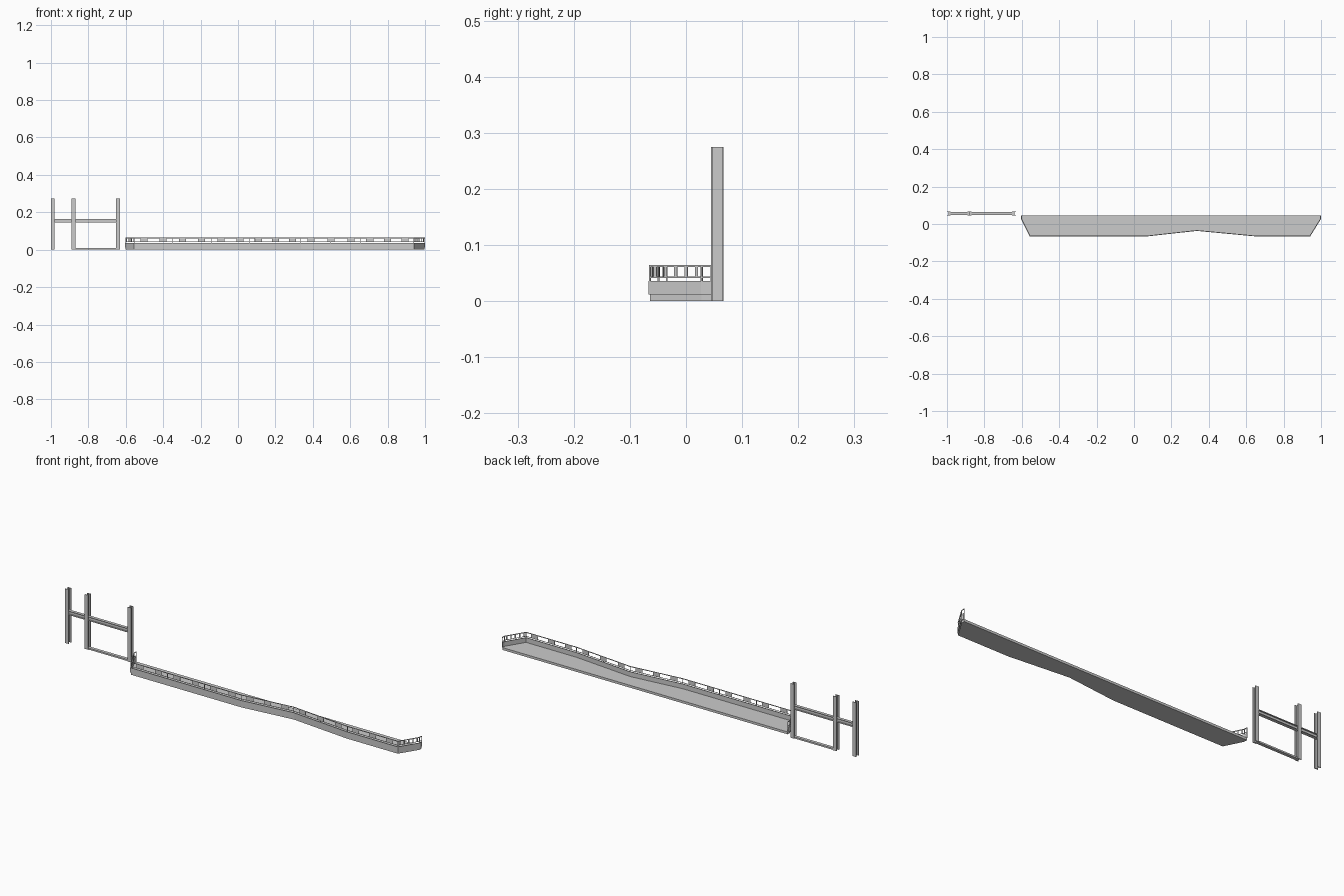
import bpy, bmesh
from mathutils import Vector

if "Cube" in bpy.data.objects:
    bpy.data.objects.remove(bpy.data.objects["Cube"])


def finish(name, bm):
    bmesh.ops.recalc_face_normals(bm, faces=bm.faces)
    me = bpy.data.meshes.new(name)
    bm.to_mesh(me)
    bm.free()
    ob = bpy.data.objects.new(name, me)
    bpy.context.collection.objects.link(ob)
    return ob


def prism(bm, pts, z0, z1):
    lo = [bm.verts.new((p[0], p[1], z0)) for p in pts]
    hi = [bm.verts.new((p[0], p[1], z1)) for p in pts]
    bm.faces.new(lo[::-1])
    bm.faces.new(hi)
    n = len(pts)
    for i in range(n):
        j = (i + 1) % n
        bm.faces.new((lo[i], lo[j], hi[j], hi[i]))


def box(bm, x0, x1, y0, y1, z0, z1):
    prism(bm, [(x0, y0), (x1, y0), (x1, y1), (x0, y1)], z0, z1)


# Plan outline of the balcony, left end to right end
path = [Vector(p) for p in [(-0.601, 0.045), (-0.601, 0.028), (-0.555, -0.064),
                            (0.063, -0.064), (0.336, -0.034), (0.657, -0.064),
                            (0.94, -0.064), (0.997, 0.028), (0.997, 0.045)]]


def normal(a, b):
    d = (b - a).normalized()
    return Vector((d.y, -d.x))


def offset(dist):
    out = []
    for i, p in enumerate(path):
        n1 = normal(path[max(i - 1, 0)], path[max(i, 1)])
        last = len(path) - 1
        n2 = normal(path[min(i, last - 1)], path[min(i + 1, last)])
        m = (n1 + n2).normalized()
        out.append(p + m * (dist / m.dot(n1)))
    return out


def strip(name, outer, inner, z0, z1):
    bm = bmesh.new()
    prism(bm, offset(outer) + offset(inner)[::-1], z0, z1)
    return finish(name, bm)


# Floor slab, raised edge and rails
bm = bmesh.new()
prism(bm, path, 0, 0.012)
finish("floor_slab", bm)
strip("parapet", 0.003, -0.001, 0.012, 0.036)
strip("bottom_rail", 0.001, -0.001, 0.0415, 0.0435)
strip("top_rail", 0.0015, -0.0015, 0.061, 0.064)

# Rail infill: narrow pickets on the ends, wider panels along the front
infill, posts = bmesh.new(), bmesh.new()


def plate(bm, c, d, w, t, z0, z1):
    n = Vector((d.y, -d.x)) * t / 2
    h = d * w / 2
    prism(bm, [c - h + n, c + h + n, c + h - n, c - h - n], z0, z1)


for a, b in zip(path, path[1:]):
    length = (b - a).length
    d = (b - a).normalized()
    if length > 0.05:
        step, w = (0.02, 0.006) if length < 0.15 else (0.097, 0.038)
        k = round(length / step)
        for i in range(k):
            plate(infill, a + d * length * (i + 0.5) / k, d, w, 0.0015, 0.0432, 0.0613)
        m = max(1, round(length / 0.2))
        for i in range(m):
            plate(posts, a + d * length * i / m, d, 0.003, 0.0025, 0.035, 0.0615)
for p in (path[0], path[-2], path[-1]):
    plate(posts, p, Vector((0, 1)), 0.003, 0.0025, 0.035, 0.0615)
finish("rail_infill", infill)
finish("rail_posts", posts)

# Steel frame: H-section columns
T = 0.003
for i, x in enumerate((-0.99, -0.88, -0.641)):
    bm = bmesh.new()
    box(bm, x - 0.01, x + 0.01, 0.045, 0.045 + T, 0, 0.275)
    box(bm, x - 0.01, x + 0.01, 0.067 - T, 0.067, 0, 0.275)
    box(bm, x - T / 2, x + T / 2, 0.045 + T, 0.067 - T, 0, 0.275)
    finish(f"column_{i + 1}", bm)

# I-section cross beam and flat sill
bm = bmesh.new()
box(bm, -0.989, -0.642, 0.048, 0.064, 0.145, 0.145 + T)
box(bm, -0.989, -0.642, 0.048, 0.064, 0.165 - T, 0.165)
box(bm, -0.989, -0.642, 0.0545, 0.0575, 0.145 + T, 0.165 - T)
finish("cross_beam", bm)
bm = bmesh.new()
box(bm, -0.88, -0.641, 0.048, 0.064, 0, 0.008)
finish("sill_beam", bm)
